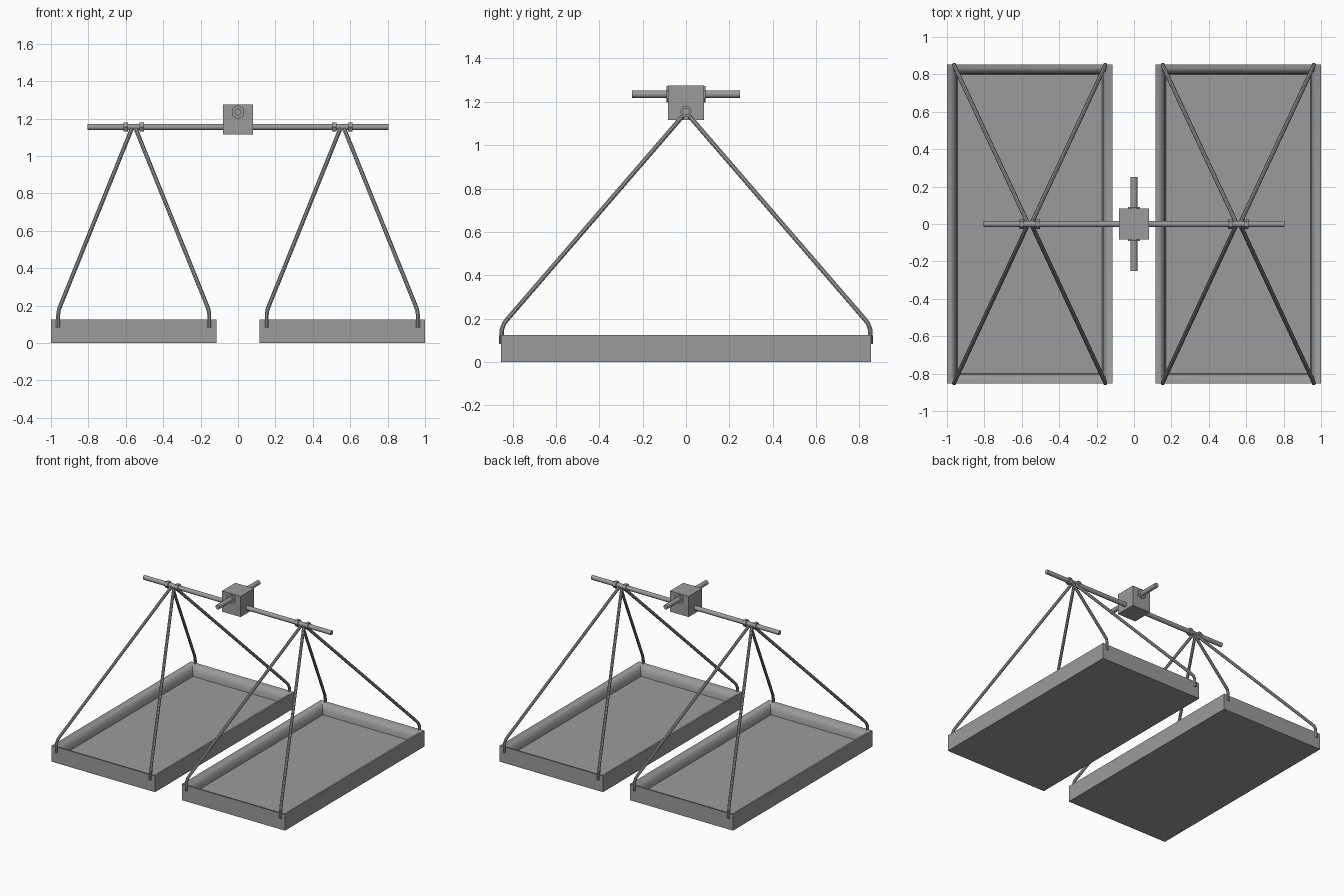
import bpy
import math

if "Cube" in bpy.data.objects:
    bpy.data.objects.remove(bpy.data.objects["Cube"], do_unlink=True)

grey = bpy.data.materials.new("plain_grey")
grey.use_nodes = True
GREY = (0.33, 0.33, 0.33, 1)
grey.diffuse_color = GREY
grey.node_tree.nodes["Principled BSDF"].inputs["Base Color"].default_value = GREY


def finish(ob, name, angle=40):
    ob.name = name
    ob.data.materials.clear()
    ob.data.materials.append(grey)
    bpy.ops.object.select_all(action='DESELECT')
    ob.select_set(True)
    bpy.context.view_layer.objects.active = ob
    bpy.ops.object.shade_smooth_by_angle(angle=math.radians(angle))
    return ob


def rod(name, center, axis, radius, length, sides=16):
    rotation = {'X': (0, math.pi / 2, 0), 'Y': (math.pi / 2, 0, 0)}[axis]
    bpy.ops.mesh.primitive_cylinder_add(vertices=sides, radius=radius, depth=length,
                                        location=center, rotation=rotation)
    return finish(bpy.context.object, name)


def tray(name, cx):
    # Rectangular rings run up the outside, over the rounded rim, to the floor
    half_x, half_y = 0.4425, 0.853
    profile = [(0, 0), (0, 0.125), (0.02, 0.12), (0.038, 0.105),
               (0.05, 0.08), (0.055, 0.045)]
    verts, faces = [], [(3, 2, 1, 0)]
    for inset, z in profile:
        x, y = half_x - inset, half_y - inset
        verts += [(cx - x, -y, z), (cx + x, -y, z), (cx + x, y, z), (cx - x, y, z)]
    for r in range(len(profile) - 1):
        for i in range(4):
            j = (i + 1) % 4
            faces.append((4 * r + i, 4 * r + j, 4 * r + 4 + j, 4 * r + 4 + i))
    top = 4 * (len(profile) - 1)
    faces.append((top, top + 1, top + 2, top + 3))
    mesh = bpy.data.meshes.new(name)
    mesh.from_pydata(verts, [], faces)
    ob = bpy.data.objects.new(name, mesh)
    bpy.context.collection.objects.link(ob)
    return finish(ob, name)


def hanger(name, points, radius=0.011):
    curve = bpy.data.curves.new(name, 'CURVE')
    curve.dimensions = '3D'
    curve.bevel_depth = radius
    curve.bevel_resolution = 2
    curve.use_fill_caps = True
    spline = curve.splines.new('POLY')
    spline.points.add(len(points) - 1)
    for p, co in zip(spline.points, points):
        p.co = (*co, 1)
    ob = bpy.data.objects.new(name, curve)
    bpy.context.collection.objects.link(ob)
    bpy.ops.object.select_all(action='DESELECT')
    ob.select_set(True)
    bpy.context.view_layer.objects.active = ob
    bpy.ops.object.convert(target='MESH')
    return finish(bpy.context.object, name)


# Central block with its pivot axle and hexagonal collars
bpy.ops.mesh.primitive_cube_add(size=1, location=(0, 0, 1.195))
block = bpy.context.object
block.scale = (0.16, 0.164, 0.16)
bpy.ops.object.transform_apply(location=False, rotation=False, scale=True)
finish(block, "center_block", 30)
rod("pivot_axle", (0, 0, 1.235), 'Y', 0.018, 0.5)
for y, end in ((-0.084, "front"), (0.084, "back")):
    rod(end + "_axle_collar", (0, y, 1.235), 'Y', 0.038, 0.014, 6)

# Cross beam
rod("cross_beam", (0, 0, 1.155), 'X', 0.017, 1.61)

# Trays, beam collars and hanging rods on both sides
for side, label in ((1, "left"), (-1, "right")):
    tray(label + "_tray", side * 0.5575)
    for offset, place in ((-0.042, "inner"), (0.042, "outer")):
        rod(f"{label}_{place}_collar", (side * (0.557 + offset), 0, 1.155), 'X', 0.028, 0.024, 6)
    for dx, place in ((-1, "inner"), (1, "outer")):
        for dy, end in ((-1, "front"), (1, "back")):
            # (reach across, reach along, height)
            path = [(0.008, 0, 1.152), (0.392, 0.822, 0.2), (0.4, 0.839, 0.178),
                    (0.404, 0.849, 0.15), (0.404, 0.851, 0.12), (0.404, 0.851, 0.083)]
            hanger(f"{label}_{place}_{end}_hanger",
                   [(side * (0.5575 + dx * a), dy * b, z) for a, b, z in path])
